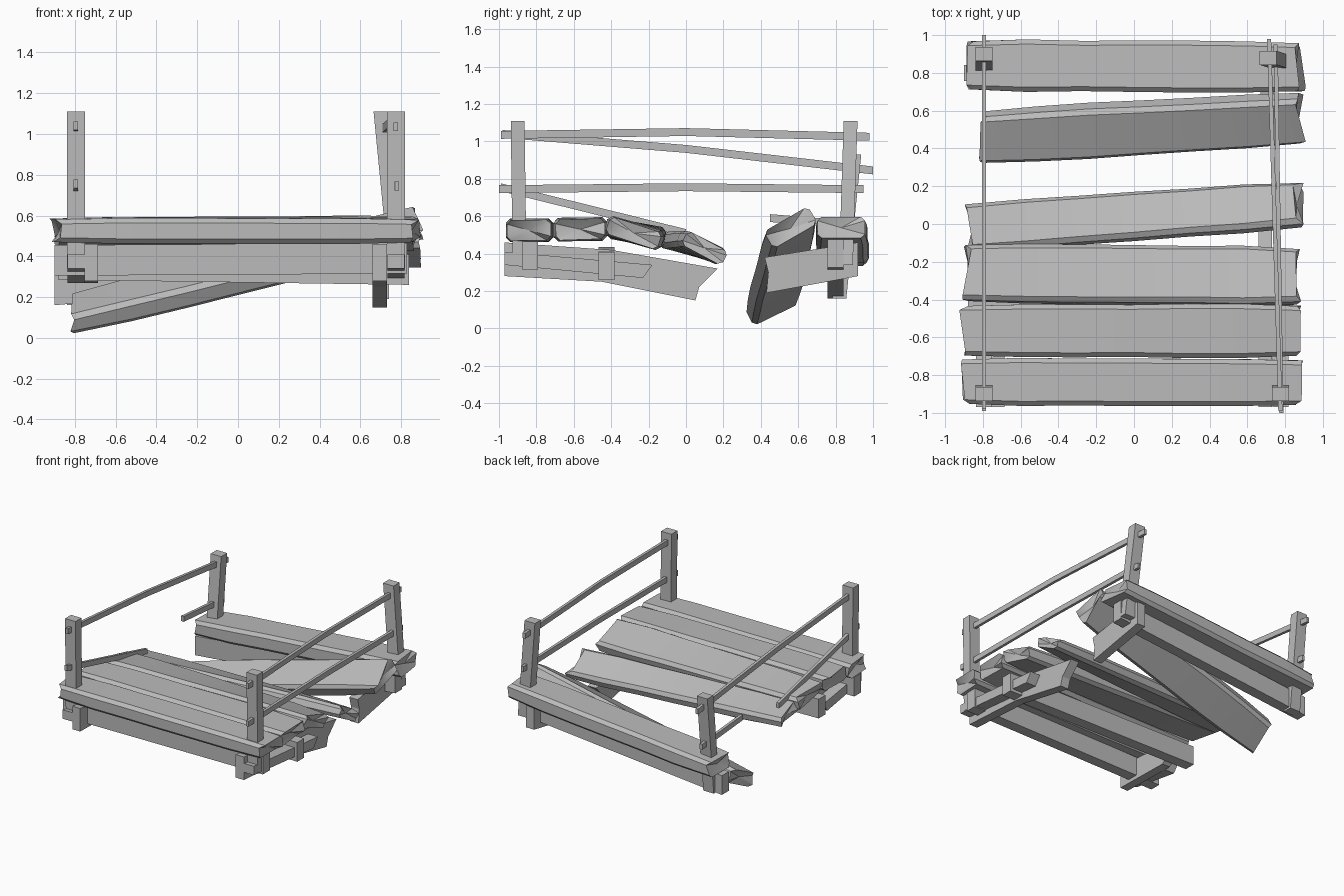
import bpy, bmesh, math, random
from mathutils import Vector

random.seed(4)
cube = bpy.data.objects.get("Cube")
if cube:
    bpy.data.objects.remove(cube, do_unlink=True)

wood = bpy.data.materials.new("weathered_grey_wood")
wood.use_nodes = True
GREY = (0.5, 0.5, 0.5, 1)
wood.diffuse_color = GREY
wood.node_tree.nodes["Principled BSDF"].inputs["Base Color"].default_value = GREY


def finish(name, bm, smooth=False):
    """Turn a bmesh into a named wooden object."""
    bmesh.ops.recalc_face_normals(bm, faces=bm.faces)
    mesh = bpy.data.meshes.new(name)
    bm.to_mesh(mesh)
    bm.free()
    mesh.materials.append(wood)
    obj = bpy.data.objects.new(name, mesh)
    bpy.context.collection.objects.link(obj)
    if smooth:
        bpy.ops.object.select_all(action="DESELECT")
        obj.select_set(True)
        bpy.context.view_layer.objects.active = obj
        bpy.ops.object.shade_smooth_by_angle(angle=math.radians(35))
    return obj


def skin(bm, rings, cap_push=0.0):
    """Bridge successive vertex rings and close both ends."""
    n = len(rings[0])
    for a, b in zip(rings, rings[1:]):
        for i in range(n):
            j = (i + 1) % n
            bm.faces.new((a[i], a[j], b[j], b[i]))
    for ring, inner in ((rings[0], rings[1]), (rings[-1], rings[-2])):
        if not cap_push:
            bm.faces.new(ring)
            continue
        mid = sum((v.co for v in ring), Vector()) / n
        mid_in = sum((v.co for v in inner), Vector()) / n
        hub = bm.verts.new(mid + (mid_in - mid).normalized() * cap_push)
        for i in range(n):
            bm.faces.new((ring[i], ring[(i + 1) % n], hub))


def plank(name, left, right, width, thick, rolls):
    """Worn deck board: chamfered section, wobbling edges, splintered ends."""
    bm = bmesh.new()
    left, right = Vector(left), Vector(right)
    w, t, c = width / 2, thick / 2, 0.024
    section = [(-w + c, -t), (w - c, -t), (w, -t + c), (w, t - c),
               (w - c, t), (-w + c, t), (-w, t - c), (-w, -t + c)]
    rings, steps = [], 6
    for s in range(steps + 1):
        f = s / steps
        end = s in (0, steps)
        roll = math.radians(rolls[0] + (rolls[1] - rolls[0]) * f)
        scale = 0.94 if end else random.uniform(0.98, 1.03)
        centre = left.lerp(right, f)
        ring = []
        for y, z in section:
            y, z = y * scale, z * (0.88 if end else 1)
            dx = random.uniform(-0.03, 0.03) if end else 0
            offset = Vector((dx, y * math.cos(roll) - z * math.sin(roll),
                             y * math.sin(roll) + z * math.cos(roll)))
            ring.append(bm.verts.new(centre + offset))
        rings.append(ring)
    skin(bm, rings, 0.02)
    return finish(name, bm, True)


def bar(name, points, u, v):
    """Rectangular timber swept through points; u and v are half-size axes."""
    bm = bmesh.new()
    u, v = Vector(u), Vector(v)
    rings = [[bm.verts.new(Vector(p) + u * a + v * b)
              for a, b in ((-1, -1), (1, -1), (1, 1), (-1, 1))] for p in points]
    skin(bm, rings)
    return finish(name, bm)


def side_board(name, x, half, outline):
    """Flat board cut from a y-z outline, centred on x."""
    bm = bmesh.new()
    skin(bm, [[bm.verts.new((x + s * half, y, z)) for y, z in outline] for s in (-1, 1)])
    return finish(name, bm)


# Deck boards, front to back
plank("deck_board_1", (-0.89, -0.835, 0.525), (0.87, -0.84, 0.525), 0.25, 0.125, (0, 1))
plank("deck_board_2", (-0.9, -0.565, 0.53), (0.86, -0.565, 0.53), 0.28, 0.125, (0, 2))
plank("deck_board_3", (-0.88, -0.26, 0.51), (0.87, -0.28, 0.51), 0.31, 0.11, (-8, -18))
plank("deck_board_4", (-0.87, -0.02, 0.45), (0.87, 0.1, 0.43), 0.26, 0.095, (-12, -28))
plank("fallen_board", (-0.8, 0.46, 0.12), (0.88, 0.56, 0.54), 0.29, 0.12, (26, 30))
plank("deck_board_6", (-0.86, 0.84, 0.39), (0.88, 0.83, 0.54), 0.27, 0.13, (0, 0))

# Cross beams under the deck
U, V = (0, 0.043, 0), (0, 0, 0.075)
bar("front_cross_beam", [(-0.9, -0.835, 0.38), (0.83, -0.835, 0.39)], U, V)
bar("middle_cross_beam", [(-0.88, -0.425, 0.36), (0.84, -0.425, 0.335)], U, V)
bar("back_cross_beam", [(-0.9, 0.8, 0.235), (0.83, 0.8, 0.4)], U, V)

# Broken stringers along both sides
side_board("right_stringer", 0.695, 0.036,
           [(-0.97, 0.28), (-0.45, 0.25), (0.05, 0.15), (0.07, 0.22),
            (0.17, 0.32), (-0.4, 0.42), (-0.97, 0.46)])
side_board("left_stringer", -0.72, 0.034,
           [(-0.97, 0.28), (-0.5, 0.27), (-0.42, 0.33), (-0.47, 0.42), (-0.97, 0.46)])
side_board("back_stringer_stub", 0.705, 0.036,
           [(0.43, 0.19), (0.92, 0.28), (0.92, 0.46), (0.42, 0.38), (0.44, 0.3)])
for side, x, end in (("right", 0.775, -0.18), ("left", -0.795, -0.5)):
    side_board(side + "_side_strip", x, 0.042,
               [(-0.97, 0.34), (end - 0.05, 0.27), (end, 0.34), (-0.97, 0.41)])

# Posts
P, Q = (0.045, 0, 0), (0, 0.037, 0)
bar("front_left_post", [(-0.795, -0.89, 0.34), (-0.795, -0.9, 1.11)], P, Q)
bar("front_right_post", [(0.775, -0.89, 0.34), (0.775, -0.9, 1.11)], P, Q)
bar("back_right_post", [(0.785, 0.855, 0.34), (0.71, 0.88, 1.11)], P, Q)
bar("back_left_post", [(-0.795, 0.82, 0.16), (-0.795, 0.9, 0.93)], P, Q)

# Handrails, with the lower one on one side snapped
R, S = (0.011, 0, 0), (0, 0, 0.021)
bar("right_top_rail", [(0.775, -0.99, 1.035), (0.745, 0, 1.05), (0.715, 0.98, 1.025)], R, S)
bar("right_lower_rail", [(0.78, -1, 0.745), (0.765, 0, 0.755), (0.75, 0.95, 0.745)], R, S)
bar("left_top_rail", [(-0.795, -0.98, 1.04), (-0.795, 0, 0.96), (-0.795, 1, 0.845)], R, S)
bar("left_broken_rail", [(-0.795, -0.99, 0.755), (-0.795, 0, 0.51)], R, S)
bar("left_rail_stub", [(-0.795, 0.45, 0.59), (-0.795, 0.95, 0.55)], R, S)
